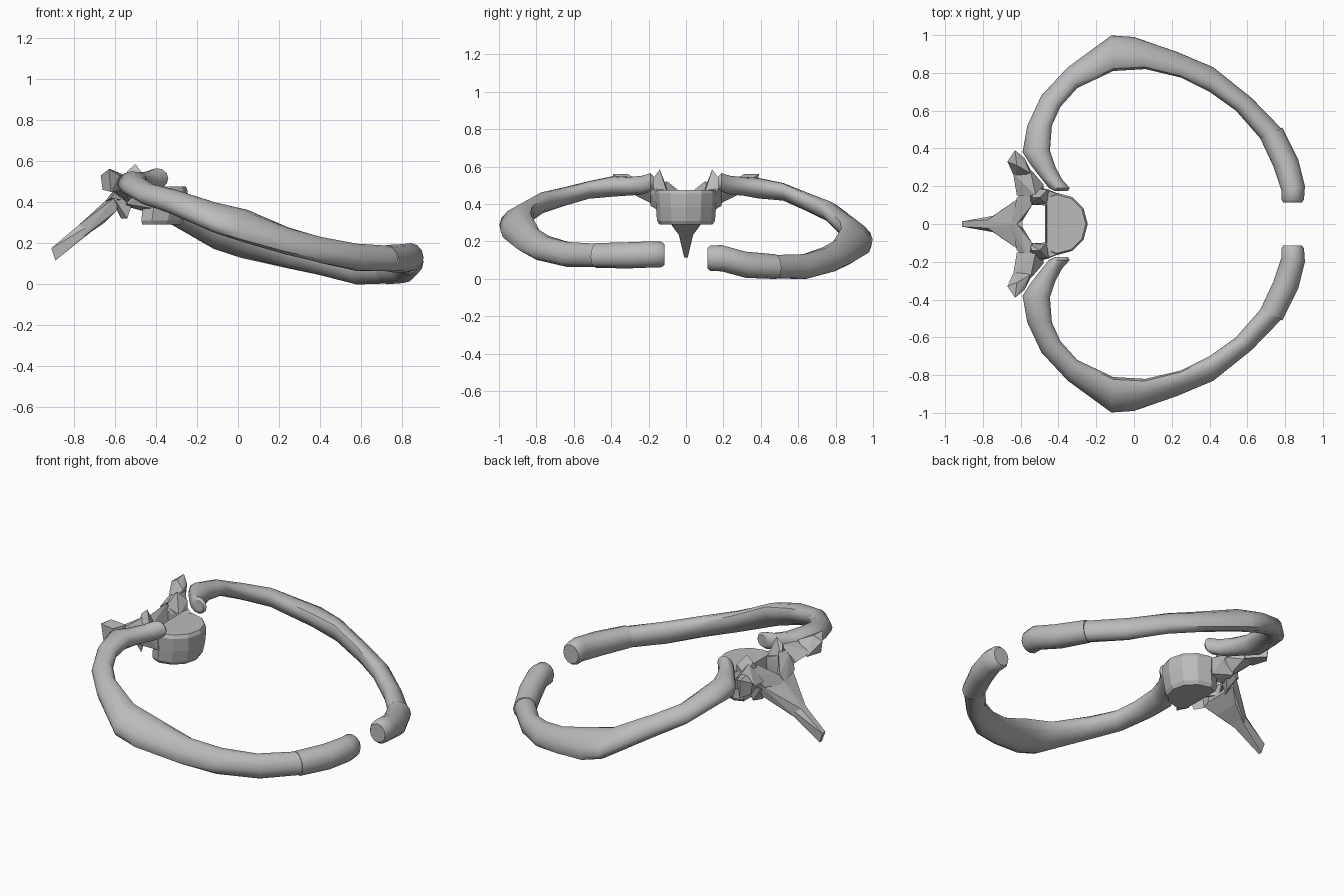
import bpy, bmesh, math
from mathutils import Vector

cube = bpy.data.objects.get("Cube")
if cube:
    bpy.data.objects.remove(cube, do_unlink=True)

bone = bpy.data.materials.new("bone_grey")
bone.use_nodes = True
colour = (0.5, 0.5, 0.5, 1)
bone.diffuse_color = colour
bone.node_tree.nodes["Principled BSDF"].inputs["Base Color"].default_value = colour


def finish(name, bm, smooth=None):
    bmesh.ops.recalc_face_normals(bm, faces=bm.faces[:])
    mesh = bpy.data.meshes.new(name)
    bm.to_mesh(mesh)
    bm.free()
    mesh.materials.append(bone)
    obj = bpy.data.objects.new(name, mesh)
    bpy.context.collection.objects.link(obj)
    if smooth:
        bpy.ops.object.select_all(action='DESELECT')
        obj.select_set(True)
        bpy.context.view_layer.objects.active = obj
        bpy.ops.object.shade_smooth_by_angle(angle=math.radians(smooth))
    return obj


def loft(name, rings, smooth=None):
    """Skin a list of point rings and cap both ends."""
    bm = bmesh.new()
    rows = [[bm.verts.new(p) for p in ring] for ring in rings]
    n = len(rows[0])
    for a, b in zip(rows, rows[1:]):
        for i in range(n):
            j = (i + 1) % n
            bm.faces.new((a[i], a[j], b[j], b[i]))
    bm.faces.new(rows[0])
    bm.faces.new(rows[-1])
    return finish(name, bm, smooth)


def hull(name, points):
    """Faceted chunk of bone around a few corner points."""
    bm = bmesh.new()
    for p in points:
        bm.verts.new(p)
    res = bmesh.ops.convex_hull(bm, input=bm.verts[:])
    unused = {v for v in res["geom_interior"] if isinstance(v, bmesh.types.BMVert)}
    bmesh.ops.delete(bm, geom=list(unused), context='VERTS')
    return finish(name, bm)


def rib_rings(stations, side):
    """Oval sections: outer x, y, inner x, y, height, half depth, drop."""
    rings = []
    for ox, oy, ix, iy, z, h, drop in stations:
        z -= drop if side > 0 else 0
        outer, inner = Vector((ox, oy, z)), Vector((ix, iy, z))
        mid, half = (outer + inner) / 2, (outer - inner) / 2
        half.z = -0.45 * half.length * mid.y ** 2
        ring = []
        for i in range(12):
            a = math.tau * i / 12
            p = mid + half * math.cos(a)
            p.z += h * math.sin(a)
            ring.append((p.x, p.y * side, p.z))
        rings.append(ring)
    return rings


# Ribs: head, neck, angle, shaft
shaft = [
    (-.42, .175, -.35, .175, .515, .035, 0), (-.45, .19, -.34, .19, .515, .05, 0),
    (-.49, .24, -.38, .235, .50, .05, 0), (-.545, .31, -.415, .30, .495, .05, 0),
    (-.59, .38, -.445, .39, .495, .055, .01),
    (-.565, .52, -.435, .52, .475, .047, .01), (-.49, .68, -.39, .62, .44, .05, .03),
    (-.35, .83, -.30, .72, .405, .057, .05), (-.12, .998, -.11, .81, .325, .065, .08),
    (0, .99, .06, .82, .285, .07, .08), (.23, .91, .25, .775, .21, .064, .065),
    (.42, .83, .40, .70, .165, .064, .06), (.62, .67, .54, .60, .13, .067, .065),
    (.795, .49, .68, .44, .125, .062, .06)]
# Cartilage: the rounded front end of each rib
cartilage = [
    (.785, .51, .67, .45, .125, .066, .06), (.87, .34, .74, .30, .125, .07, .05),
    (.905, .2, .78, .18, .13, .07, .02), (.90, .13, .78, .13, .13, .068, .02),
    (.89, .115, .79, .115, .13, .055, .02)]


# Vertebral body: rounded block, flat at the rear
def body_ring(z, scale, shift):
    ring = []
    for i in range(12):
        a = math.tau * i / 12
        x = max(math.cos(a) * .165, -.055) * scale
        ring.append((-.41 + shift + x, math.sin(a) * .165 * scale, z))
    return ring


loft("vertebral_body", [body_ring(.29, .86, -.01), body_ring(.31, .94, -.01),
                        body_ring(.38, .97, 0), body_ring(.455, 1, 0),
                        body_ring(.475, .94, 0)])

# Spinous process: blade sloping down behind, flaring towards the arch
blade, flare = [], [(-.62, 0, .43)]
for s in (1, -1):
    blade += [(-.65, s * .06, .33), (-.62, s * .03, .42), (-.61, s * .06, .34),
              (-.82, s * .016, .18), (-.91, s * .014, .175), (-.89, s * .01, .115)]
    flare += [(-.59, s * .15, .43), (-.59, s * .13, .36), (-.65, s * .08, .30),
              (-.78, s * .018, .285), (-.78, s * .02, .21)]
hull("spinous_process", blade)
hull("spinous_flare", flare)

for side, tag in ((1, "back"), (-1, "front")):
    def mirrored(points):
        return [(x, y * side, z) for x, y, z in points]

    loft(tag + "_rib", rib_rings(shaft, side), 40)
    loft(tag + "_rib_cartilage", rib_rings(cartilage, side), 40)

    # Neural arch around the canal
    hull(tag + "_lamina", mirrored([
        (-.65, .01, .40), (-.62, 0, .44), (-.60, 0, .37), (-.62, .14, .42),
        (-.56, .19, .51), (-.51, .16, .40), (-.54, .10, .52), (-.56, .08, .38)]))
    hull(tag + "_pedicle", mirrored([
        (-.42, .09, .46), (-.40, .16, .46), (-.44, .10, .35), (-.42, .155, .37),
        (-.56, .11, .50), (-.53, .20, .51), (-.55, .11, .38), (-.54, .19, .39),
        (-.46, .185, .45)]))
    hull(tag + "_upper_facet", mirrored([
        (-.56, .10, .48), (-.53, .19, .48), (-.46, .10, .46), (-.45, .17, .46),
        (-.50, .14, .585), (-.46, .18, .53), (-.54, .14, .55)]))
    hull(tag + "_lower_facet", mirrored([
        (-.61, .07, .40), (-.60, .15, .41), (-.55, .08, .40), (-.51, .16, .41),
        (-.57, .09, .32), (-.54, .14, .32)]))

    # Transverse process: flared club reaching out behind the rib
    hull(tag + "_transverse_process", mirrored([
        (-.62, .15, .46), (-.48, .16, .46), (-.52, .15, .54), (-.53, .16, .39),
        (-.48, .21, .47), (-.55, .29, .52), (-.54, .28, .45), (-.64, .27, .48)]))
    hull(tag + "_transverse_tip", mirrored([
        (-.63, .24, .46), (-.54, .27, .46), (-.55, .27, .53), (-.67, .33, .53),
        (-.66, .33, .46), (-.63, .39, .56), (-.62, .38, .45), (-.58, .35, .53),
        (-.62, .31, .56)]))
